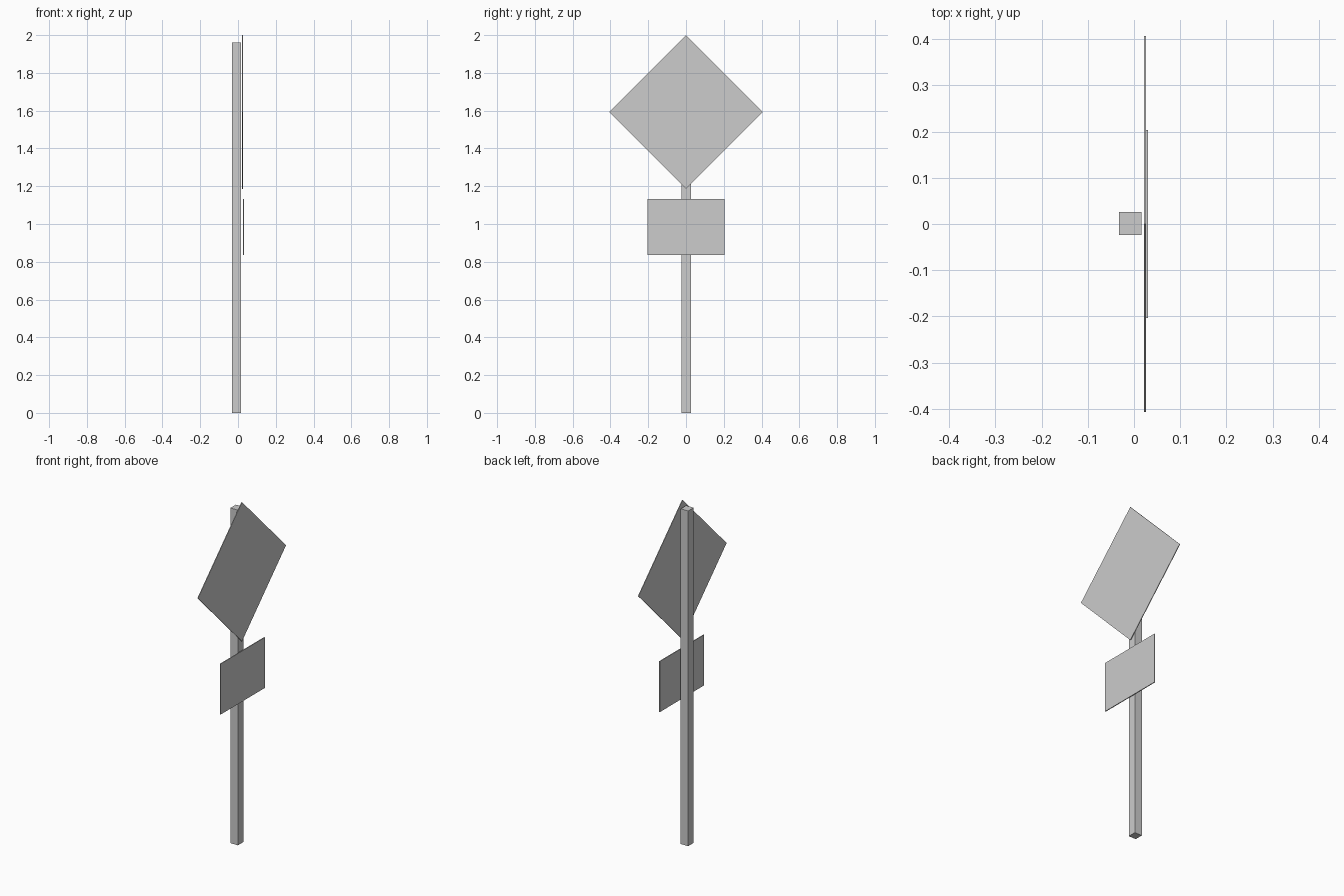
import bpy
import math

cube = bpy.data.objects.get("Cube")
if cube:
    bpy.data.objects.remove(cube, do_unlink=True)

# Single plain grey for the whole sign
GREY = (0.604, 0.604, 0.604, 1)
grey = bpy.data.materials.new("plain grey")
grey.use_nodes = True
grey.diffuse_color = GREY
grey.node_tree.nodes["Principled BSDF"].inputs["Base Color"].default_value = GREY


def box(name, centre, size, turn=0):
    """Box of the given size, turned about x."""
    bpy.ops.mesh.primitive_cube_add(size=1, location=centre)
    obj = bpy.context.object
    obj.name = name
    obj.scale = size
    obj.rotation_euler.x = turn
    obj.data.materials.append(grey)
    return obj


# Square post
box("post", (-0.008, 0.001, 0.98), (0.048, 0.05, 1.96))

# Diamond sign: a square plate stood on its corner, facing +x
side = 0.407 * math.sqrt(2)
box("diamond_sign", (0.024, 0, 1.593), (0.004, side, side), math.radians(45))

# Small rectangular sign below it
box("lower_sign", (0.028, 0, 0.985), (0.005, 0.408, 0.296))
